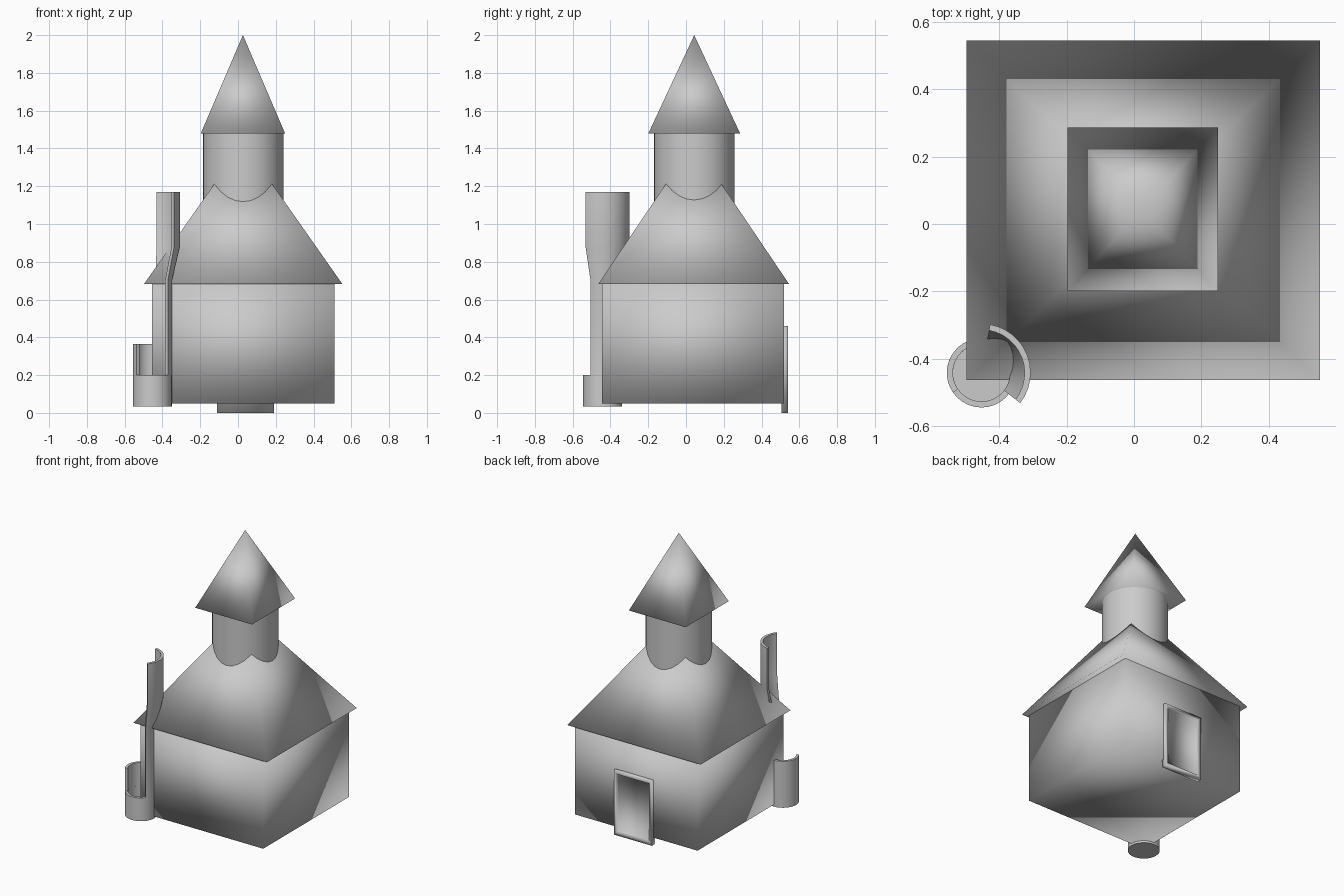
import bpy, bmesh, math
from mathutils import Vector

if "Cube" in bpy.data.objects:
    bpy.data.objects.remove(bpy.data.objects["Cube"])

def finish(name, bm, smooth_angle=None):
    bmesh.ops.recalc_face_normals(bm, faces=bm.faces)
    me = bpy.data.meshes.new(name)
    bm.to_mesh(me)
    bm.free()
    ob = bpy.data.objects.new(name, me)
    bpy.context.collection.objects.link(ob)
    for p in me.polygons:
        p.use_smooth = True
    if smooth_angle:
        bpy.ops.object.select_all(action='DESELECT')
        ob.select_set(True)
        bpy.context.view_layer.objects.active = ob
        bpy.ops.object.shade_smooth_by_angle(angle=math.radians(smooth_angle))
    return ob

def box_bm(lo, hi):
    bm = bmesh.new()
    bmesh.ops.create_cube(bm, size=1)
    lo, hi = Vector(lo), Vector(hi)
    for v in bm.verts:
        v.co = (lo + hi) / 2 + v.co * (hi - lo)
    return bm

def pyramid(name, x0, x1, y0, y1, z0, z1):
    bm = bmesh.new()
    base = [bm.verts.new((x, y, z0)) for x, y in ((x0, y0), (x1, y0), (x1, y1), (x0, y1))]
    tip = bm.verts.new(((x0 + x1) / 2, (y0 + y1) / 2, z1))
    bm.faces.new(base)
    for i in range(4):
        bm.faces.new((base[i], base[(i + 1) % 4], tip))
    return finish(name, bm)

def sweep(name, centre, profile, a0, a1, segs):
    """Turn a closed (radius, z) profile from angle a0 to a1 in degrees."""
    bm = bmesh.new()
    full = a1 - a0 >= 360
    rings = []
    for i in range(segs if full else segs + 1):
        a = math.radians(a0 + (a1 - a0) * i / segs)
        rings.append([bm.verts.new((centre[0] + r * math.cos(a), centre[1] + r * math.sin(a), z))
                      for r, z in profile])
    n = len(profile)
    for i in range(segs):
        p, q = rings[i], rings[(i + 1) % len(rings)]
        for j in range(n):
            k = (j + 1) % n
            bm.faces.new((p[j], p[k], q[k], q[j]))
    if not full:
        bm.faces.new(rings[0])
        bm.faces.new(rings[-1])
    bmesh.ops.remove_doubles(bm, verts=bm.verts, dist=1e-5)
    return finish(name, bm, 40)

# House body, softly shaded like the roofs
finish("house_body", box_bm((-0.455, -0.445, 0.05), (0.51, 0.52, 0.683)))

# Main roof and spire
pyramid("main_roof", -0.497, 0.552, -0.464, 0.545, 0.683, 1.43)
pyramid("spire_roof", -0.197, 0.249, -0.199, 0.286, 1.48, 2.0)

# Round tower
bm = bmesh.new()
bmesh.ops.create_cone(bm, cap_ends=True, segments=32, radius1=0.213, radius2=0.213, depth=0.483)
bmesh.ops.translate(bm, verts=bm.verts, vec=(0.027, 0.043, 1.2415))
finish("tower", bm, 40)

# Cup at the front left corner, with its raised back and the flared pipe half
C = (-0.453, -0.442)
sweep("corner_cup", C, [(0, 0.035), (0.103, 0.035), (0.103, 0.2), (0.085, 0.2), (0.085, 0.055), (0, 0.055)],
      0, 360, 32)
sweep("cup_guard", C, [(0.085, 0.2), (0.103, 0.2), (0.103, 0.365), (0.085, 0.365)], 90, 215, 12)
sweep("flared_pipe", C, [(0.085, 0.2), (0.103, 0.2), (0.103, 0.7), (0.146, 0.88), (0.146, 1.17),
                         (0.128, 1.17), (0.128, 0.88), (0.085, 0.7)], -38, 80, 12)

# Back door: framed panel, recessed inside the frame
bm = box_bm((-0.11, 0.505, 0.0), (0.19, 0.54, 0.46))
back = max(bm.faces, key=lambda f: f.calc_center_median().y)
bmesh.ops.inset_region(bm, faces=[back], thickness=0.035)
bmesh.ops.inset_region(bm, faces=[back], thickness=0.003, depth=-0.012)
finish("back_door", bm)
